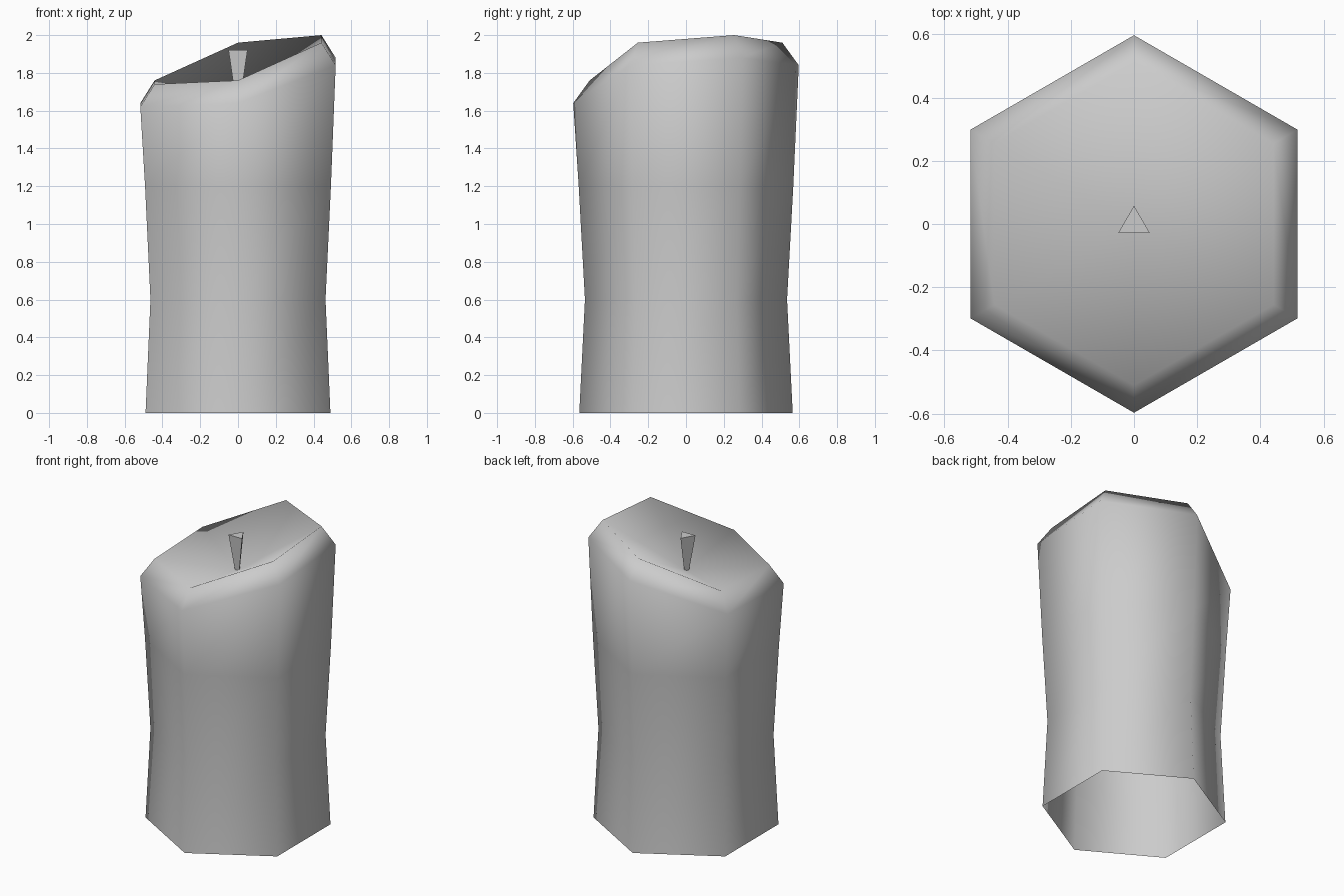
import bpy, bmesh
from math import sin, cos, radians

cube = bpy.data.objects.get("Cube")
if cube:
    bpy.data.objects.remove(cube)

wax = bpy.data.materials.new("pale grey wax")
wax.use_nodes = True
grey = (0.6, 0.6, 0.6, 1)
wax.diffuse_color = grey
wax.node_tree.nodes["Principled BSDF"].inputs["Base Color"].default_value = grey


def ring(bm, radius, heights, start):
    """Regular polygon of vertices with one height per corner."""
    n = len(heights)
    verts = []
    for i, z in enumerate(heights):
        a = radians(start + 360 * i / n)
        verts.append(bm.verts.new((radius * cos(a), radius * sin(a), z)))
    return verts


def bridge(bm, low, high):
    n = len(low)
    for i in range(n):
        j = (i + 1) % n
        bm.faces.new((low[i], low[j], high[j], high[i]))


def finish(bm, name, smooth):
    mesh = bpy.data.meshes.new(name)
    for f in bm.faces:
        f.smooth = smooth
    bm.to_mesh(mesh)
    bm.free()
    mesh.materials.append(wax)
    obj = bpy.data.objects.new(name, mesh)
    bpy.context.collection.objects.link(obj)
    return obj


# Candle body: open hexagonal shell, waisted, with a slanted melted rim
# (rim heights run counter-clockwise from the front corner)
rim = [1.76, 1.96, 2.0, 1.96, 1.76, 1.74]
bm = bmesh.new()
rings = [ring(bm, r, [z] * 6, -90) for r, z in ((0.565, 0), (0.535, 0.6), (0.568, 1.2))]
rings.append(ring(bm, 0.597, [z - 0.12 for z in rim], -90))
rings.append(ring(bm, 0.51, rim, -90))
for low, high in zip(rings, rings[1:]):
    bridge(bm, low, high)

# Melted pool sinking to the wick
centre = bm.verts.new((0, 0, 1.685))
top = rings[-1]
for i in range(6):
    bm.faces.new((top[i], top[(i + 1) % 6], centre))
finish(bm, "candle_body", True)

# Wick: three-sided, widening upwards
bm = bmesh.new()
foot = ring(bm, 0.016, [1.67] * 3, 90)
tip = ring(bm, 0.058, [1.92] * 3, 90)
bridge(bm, foot, tip)
bm.faces.new(tip)
bm.faces.new(foot[::-1])
finish(bm, "wick", False)
